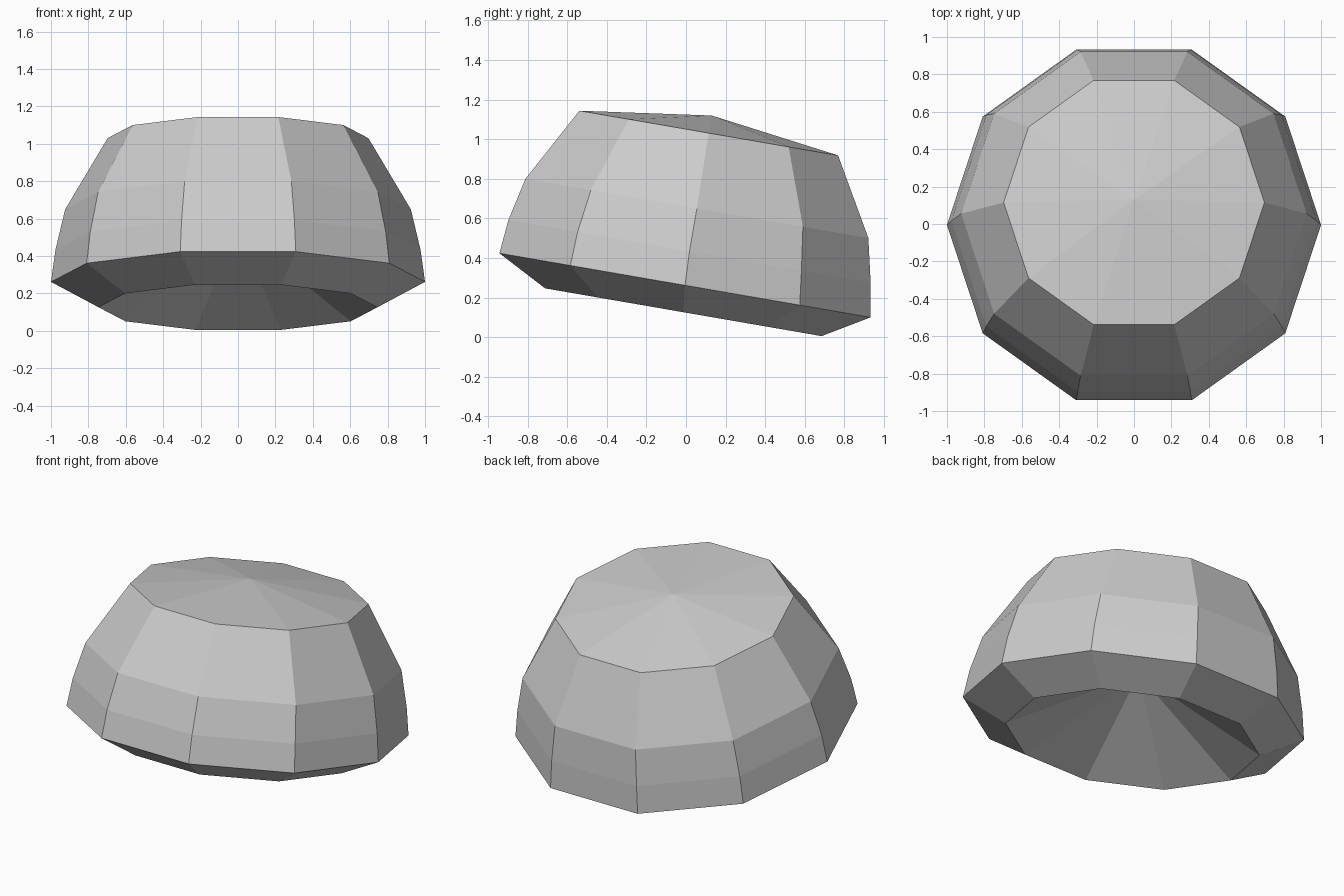
import bpy, bmesh, math

# Remove the default cube
cube = bpy.data.objects.get("Cube")
if cube:
    bpy.data.objects.remove(cube, do_unlink=True)

SIDES = 10
TILT = math.radians(9.8)

# Rings from bottom to top: radius, height along the tilted axis, y shift
RINGS = [
    (0.745, -0.138, 0.015),
    (1.0, 0.0, 0.0),
    (0.976, 0.174, -0.007),
    (0.924, 0.394, -0.007),
    (0.697, 0.78, -0.013),
]
HOLLOW = 0.28   # apex of the hollow underside
CROWN = 0.87    # apex of the shallow top


def place(x, y, h, shift=0.0):
    """Tilt a point of the dome backwards and lift it to the ground."""
    return (x,
            y * math.cos(TILT) + h * math.sin(TILT) + shift - 0.005,
            h * math.cos(TILT) - y * math.sin(TILT) + 0.262)


bm = bmesh.new()

# Dome walls
rings = []
for r, h, shift in RINGS:
    ring = []
    for i in range(SIDES):
        a = math.tau * i / SIDES
        ring.append(bm.verts.new(place(r * math.cos(a), r * math.sin(a), h, shift)))
    rings.append(ring)
for low, high in zip(rings, rings[1:]):
    for i in range(SIDES):
        j = (i + 1) % SIDES
        bm.faces.new((low[i], low[j], high[j], high[i]))

# Hollow underside and crown, both triangle fans
under = bm.verts.new(place(0, 0, HOLLOW))
crown = bm.verts.new(place(0, 0, CROWN, -0.013))
for i in range(SIDES):
    j = (i + 1) % SIDES
    bm.faces.new((rings[0][j], rings[0][i], under))
    bm.faces.new((rings[-1][i], rings[-1][j], crown))

mesh = bpy.data.meshes.new("faceted_dome")
bm.to_mesh(mesh)
bm.free()

# Single grey material
grey = bpy.data.materials.new("light grey")
grey.use_nodes = True
color = (0.6, 0.6, 0.6, 1.0)
grey.diffuse_color = color
for node in grey.node_tree.nodes:
    if node.type == 'BSDF_PRINCIPLED':
        node.inputs["Base Color"].default_value = color
mesh.materials.append(grey)

dome = bpy.data.objects.new("faceted_dome", mesh)
bpy.context.scene.collection.objects.link(dome)
